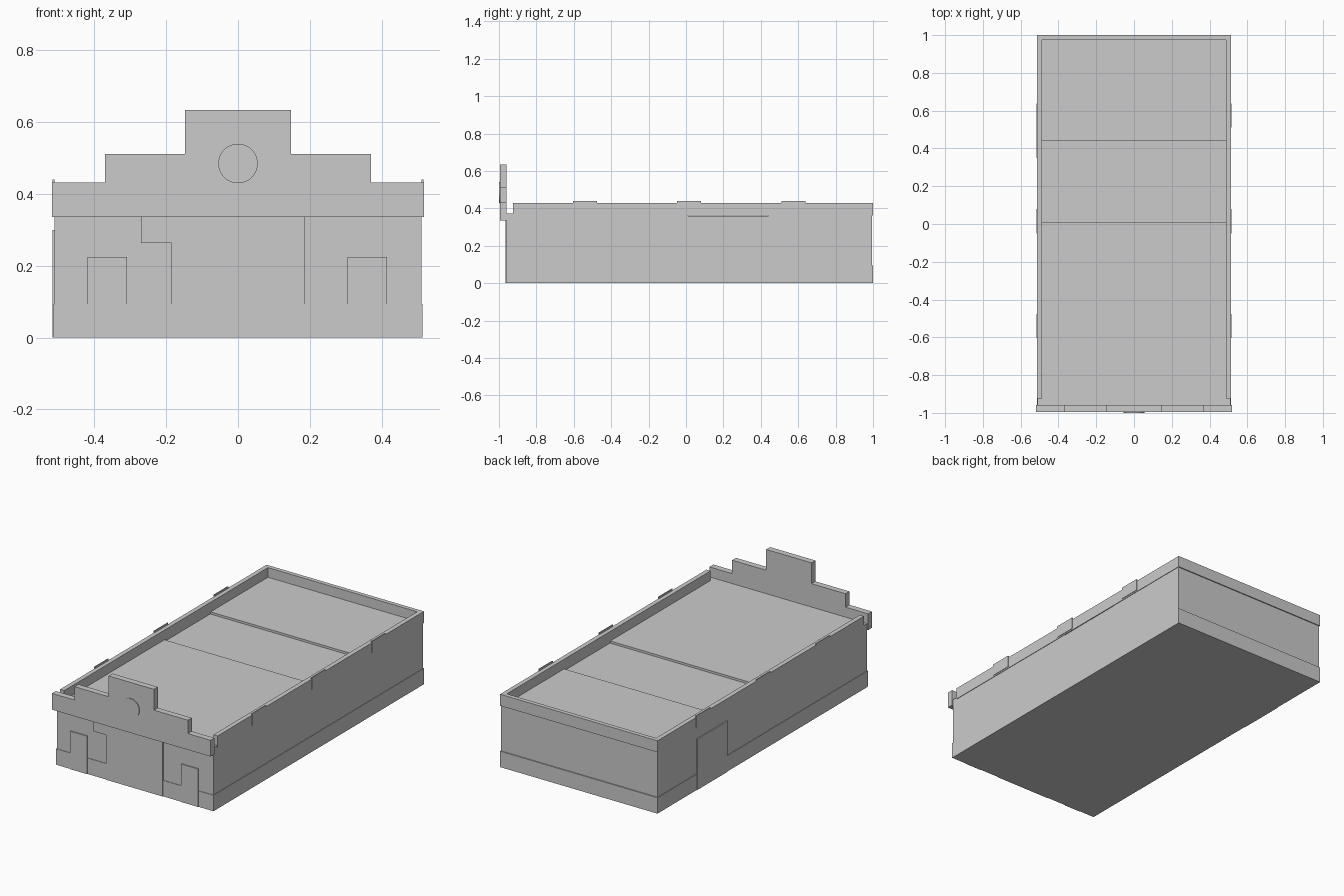
import bpy
import bmesh
import math

cube = bpy.data.objects.get("Cube")
if cube:
    bpy.data.objects.remove(cube)

grey = bpy.data.materials.new("plain_grey")
grey.use_nodes = True
colour = (0.6, 0.6, 0.6, 1)
grey.diffuse_color = colour
grey.node_tree.nodes["Principled BSDF"].inputs["Base Color"].default_value = colour


def finish(name, bm):
    bmesh.ops.recalc_face_normals(bm, faces=bm.faces)
    mesh = bpy.data.meshes.new(name)
    bm.to_mesh(mesh)
    bm.free()
    mesh.materials.append(grey)
    obj = bpy.data.objects.new(name, mesh)
    bpy.context.collection.objects.link(obj)
    return obj


def extrude(name, outline, shift):
    """Extrude a closed outline of 3D points along a vector."""
    bm = bmesh.new()
    face = bm.faces.new([bm.verts.new(p) for p in outline])
    new = bmesh.ops.extrude_face_region(bm, geom=[face])["geom"]
    verts = [v for v in new if isinstance(v, bmesh.types.BMVert)]
    bmesh.ops.translate(bm, verts=verts, vec=shift)
    return finish(name, bm)


def box(name, x, y, z):
    outline = [(x[0], y[0], z[0]), (x[1], y[0], z[0]),
               (x[1], y[1], z[0]), (x[0], y[1], z[0])]
    return extrude(name, outline, (0, 0, z[1] - z[0]))


# Main walls with a roof that is lower in the middle bay
roof, low = 0.373, 0.36
FRONT, BACK, HALF = -0.96, 0.994, 0.511
side = [(FRONT, 0), (BACK, 0), (BACK, roof), (0.44, roof), (0.44, low),
        (0.01, low), (0.01, roof), (FRONT, roof)]
extrude("walls_and_roof", [(-HALF, y, z) for y, z in side], (2 * HALF, 0, 0))

# Plinth around the sides and back, with front pieces between the doors
box("plinth", (-0.514, 0.514), (FRONT, 1.0), (0, 0.094))
box("front_plinth", (-0.514, 0.514), (-0.963, FRONT), (0, 0.094))

# Parapet on three sides, with raised blocks on the long sides
for s, label in ((1, "left"), (-1, "right")):
    box(label + "_parapet", sorted((s * 0.487, s * 0.514)), (-0.925, 1.0), (0.362, 0.43))
    for i, y in enumerate((-0.54, 0.015, 0.575)):
        box(f"{label}_raised_block_{i + 1}", sorted((s * 0.511, s * 0.517)),
            (y - 0.064, y + 0.064), (0.37, 0.44))
box("back_parapet", (-0.487, 0.487), (0.975, 1.0), (0.362, 0.43))

# Stepped front gable
steps = [(0.518, 0.336), (0.518, 0.432), (0.37, 0.432),
         (0.37, 0.511), (0.148, 0.511), (0.148, 0.634)]
outline = steps + [(-x, z) for x, z in reversed(steps)]
extrude("stepped_gable", [(x, -0.995, z) for x, z in outline], (0, 0.036, 0))

# Round emblem plate on the gable
disc = [(0.055 * math.cos(math.tau * i / 32), -1.0,
         0.485 + 0.055 * math.sin(math.tau * i / 32)) for i in range(32)]
extrude("round_plate", disc, (0, 0.005, 0))

# Front doors and central entrance panel
for label, x in (("right", -0.364), ("left", 0.36)):
    box(label + "_front_door", (x - 0.055, x + 0.055), (-0.966, FRONT), (0, 0.224))
entrance = [(-0.185, 0), (0.185, 0), (0.185, 0.336), (-0.27, 0.336),
            (-0.27, 0.264), (-0.185, 0.264)]
extrude("entrance_panel", [(x, -0.966, z) for x, z in entrance], (0, 0.006, 0))

# Large door on the right side
box("side_door", (-0.517, -HALF), (0.35, 0.63), (0, 0.3))
